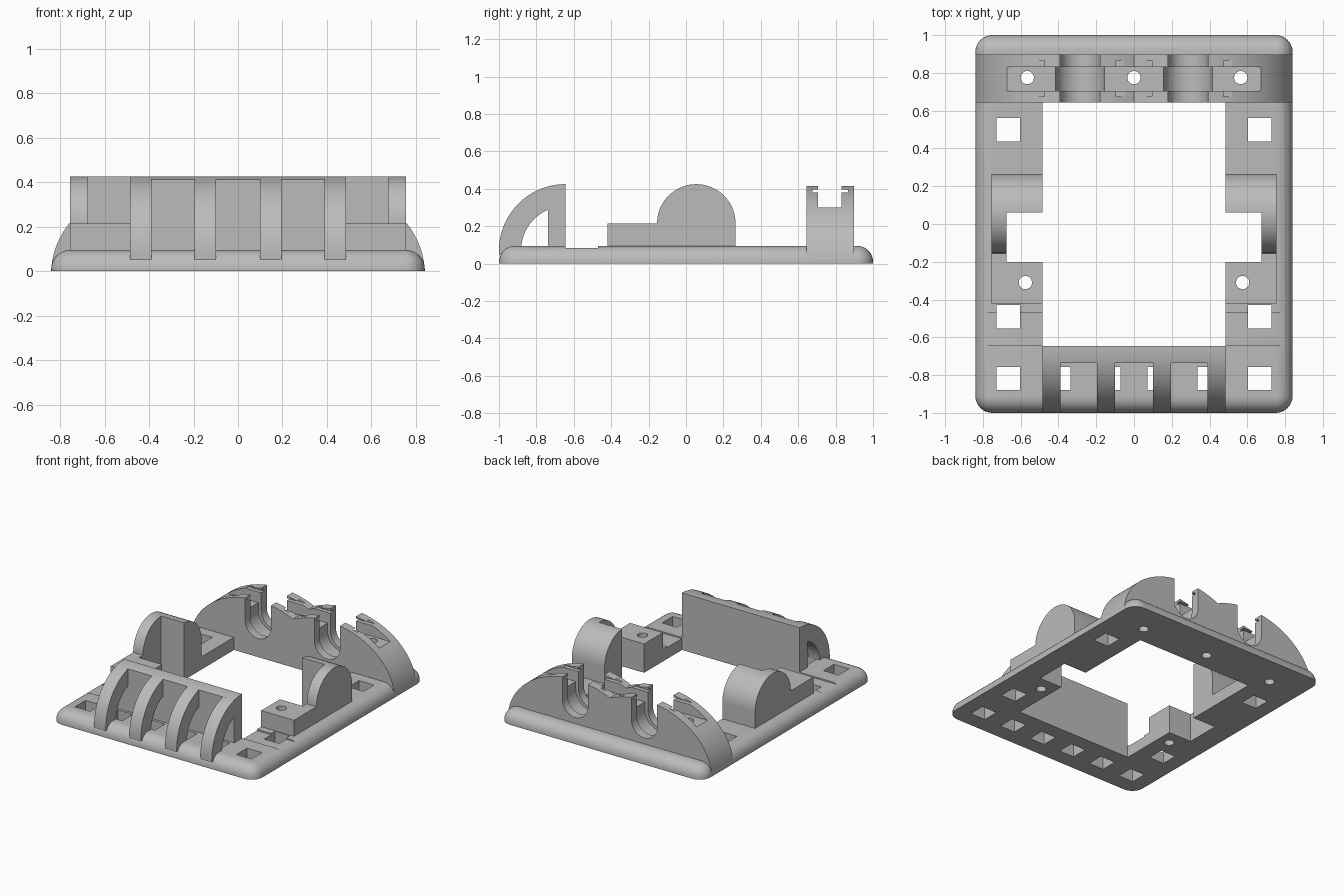
import bpy, bmesh
from math import sin, cos, acos, asin, pi

if "Cube" in bpy.data.objects:
    bpy.data.objects.remove(bpy.data.objects["Cube"])

grey = bpy.data.materials.new("light_grey")
grey.use_nodes = True
grey.diffuse_color = (0.5, 0.5, 0.5, 1)
grey.node_tree.nodes["Principled BSDF"].inputs["Base Color"].default_value = (0.5, 0.5, 0.5, 1)


def arc(cx, cy, rx, ry, a, b, n=24):
    return [(cx + rx * cos(a + (b - a) * i / n), cy + ry * sin(a + (b - a) * i / n))
            for i in range(n + 1)]


def rect(x0, x1, y0, y1):
    return [(x0, y0), (x1, y0), (x1, y1), (x0, y1)]


def circle(cx, cy, r):
    return arc(cx, cy, r, r, 0, 2 * pi, 32)[:-1]


def prism(name, outline, axis, lo, hi, top_round=0):
    """Extrude a 2D outline along an axis, optionally rounding the top rim."""
    place = {"x": lambda p, d: (d, p[0], p[1]),
             "y": lambda p, d: (p[0], d, p[1]),
             "z": lambda p, d: (p[0], p[1], d)}[axis]
    bm = bmesh.new()
    ends = [[bm.verts.new(place(p, d)) for p in outline] for d in (lo, hi)]
    for ring in ends:
        bm.faces.new(ring)
    n = len(outline)
    for i in range(n):
        j = (i + 1) % n
        bm.faces.new((ends[0][i], ends[0][j], ends[1][j], ends[1][i]))
    bmesh.ops.recalc_face_normals(bm, faces=bm.faces)
    if top_round:
        rim = [e for e in bm.edges if all(v in ends[1] for v in e.verts)]
        bmesh.ops.bevel(bm, geom=rim, offset=top_round, segments=8,
                        profile=0.5, affect='EDGES')
    mesh = bpy.data.meshes.new(name)
    bm.to_mesh(mesh)
    bm.free()
    mesh.materials.append(grey)
    obj = bpy.data.objects.new(name, mesh)
    bpy.context.collection.objects.link(obj)
    return obj


def boolean(obj, others, operation='DIFFERENCE'):
    """Combine helpers into obj, bake the result and drop the helpers."""
    for other in others:
        mod = obj.modifiers.new("boolean", 'BOOLEAN')
        mod.operation, mod.object, mod.solver = operation, other, 'EXACT'
    graph = bpy.context.evaluated_depsgraph_get()
    graph.update()
    mesh = bpy.data.meshes.new_from_object(obj.evaluated_get(graph))
    obj.modifiers.clear()
    obj.data = mesh
    for other in others:
        bpy.data.objects.remove(other)
    return obj


def cutter(outline, axis, lo, hi):
    obj = prism("cutter", outline, axis, lo, hi)
    obj.hide_render = True
    return obj


TOP = 0.095
screw_holes = [(x, 0.775) for x in (-0.565, 0, 0.565)]
clamp_holes = [(x, -0.31) for x in (-0.575, 0.575)]

# Base plate with rounded rim
R, W = 0.09, 0.84
plate = []
for k, (sx, sy) in enumerate([(1, 1), (-1, 1), (-1, -1), (1, -1)]):
    plate += arc(sx * (W - R), sy * (1 - R), R, R, k * pi / 2, (k + 1) * pi / 2, 8)
base = prism("base_plate", plate, "z", 0, TOP, 0.085)

# Central opening with side notches, shallow front recesses, square and round holes
cuts = [cutter(rect(-0.485, 0.485, -0.645, 0.645), "z", -1, 1),
        cutter(rect(-0.675, 0.675, -0.2, 0.06), "z", -1, 1),
        cutter(rect(-1, 1, -0.643, -0.47), "z", 0.085, 1)]
squares = [(s * 0.665, y) for s in (-1, 1) for y in (0.5, -0.49)]
squares += [((i - 2.5) * 0.266, -0.818) for i in range(6)]
h = 0.062
cuts += [cutter(rect(x - h, x + h, y - h, y + h), "z", -1, 1) for x, y in squares]
cuts += [cutter(circle(x, y, 0.035), "z", -1, 1) for x, y in screw_holes + clamp_holes]
boolean(base, cuts)

# Front rack: back wall under a quarter-round, with four arched ribs
YB, ZC, RO, RI = -0.645, 0.07, 0.355, 0.237
wall_y = -0.737
outer = arc(YB, ZC, RO, RO, pi / 2, pi, 28)
split = pi / 2 + asin((YB - wall_y) / RO)
wall = arc(YB, ZC, RO, RO, pi / 2, split, 8) + [(wall_y, 0.05), (YB, 0.05)]
prism("front_wall", wall, "x", -0.485, 0.485)
inner_start = pi / 2 + asin((YB - wall_y) / RI)
rib = outer + [(-1, 0.05), (YB - RI, 0.05)]
rib += arc(YB, ZC, RI, RI, pi, inner_start, 16)
rib += [(wall_y, 0.05), (YB, 0.05)]
for i, x in enumerate((-0.4375, -0.1475, 0.1475, 0.4375)):
    prism(f"front_rib_{i + 1}", rib, "x", x - 0.0475, x + 0.0475)

# Side clamps: low block joined to a round cheek, hollowed towards the middle
profile = [(0.265, 0.05)] + arc(0.055, 0.215, 0.21, 0.21, 0, pi, 36)
profile += [(-0.42, 0.215), (-0.42, 0.05)]
for side, s in (("left", 1), ("right", -1)):
    lo, hi = sorted((s * 0.485, s * 0.755))
    clamp = prism(f"{side}_clamp", profile, "x", lo, hi)
    lo, hi = sorted((s * 0.3, s * 0.675))
    boolean(clamp, [cutter(rect(lo, hi, -0.2, 0.06), "z", -1, 1),
                    cutter(circle(s * 0.575, -0.31, 0.035), "z", -1, 1)])

# Rear rack: twin domes meeting in a central valley
CX, RX, RZ, Z0 = 0.285, 0.555, 0.432, -0.01
dome = arc(CX, Z0, RX, RZ, asin(0.03 / RZ), acos(-CX / RX), 40)
dome += [(-x, z) for x, z in reversed(dome[:-1])]
rear = prism("rear_rack", dome, "y", 0.643, 0.897)


def u_groove(cx, r):
    return arc(cx, 0.245, r, r, pi, 2 * pi, 24) + [(cx + r, 1), (cx - r, 1)]


# Lengthwise channel, U-shaped grooves, thin strap slots and screw holes
cuts = [cutter(rect(-0.8, 0.8, 0.705, 0.832), "z", 0.3, 1)]
for s in (-1, 1):
    cx = s * CX
    cuts += [cutter(u_groove(cx, 0.106), "y", 0.5, 1.1),
             cutter(u_groove(cx, 0.13), "y", 0.705, 0.832),
             cutter(rect(cx - 0.235, cx + 0.235, 0.675, 0.865), "z", 0.379, 0.396)]
cuts += [cutter(circle(x, y, 0.035), "z", -1, 1) for x, y in screw_holes]
boolean(rear, cuts)

# Smooth the curved faces, keep the edges sharp
bpy.ops.object.select_all(action='DESELECT')
for obj in bpy.context.scene.objects:
    if obj.type == 'MESH':
        obj.select_set(True)
        bpy.context.view_layer.objects.active = obj
bpy.ops.object.shade_smooth_by_angle(angle=0.5)
